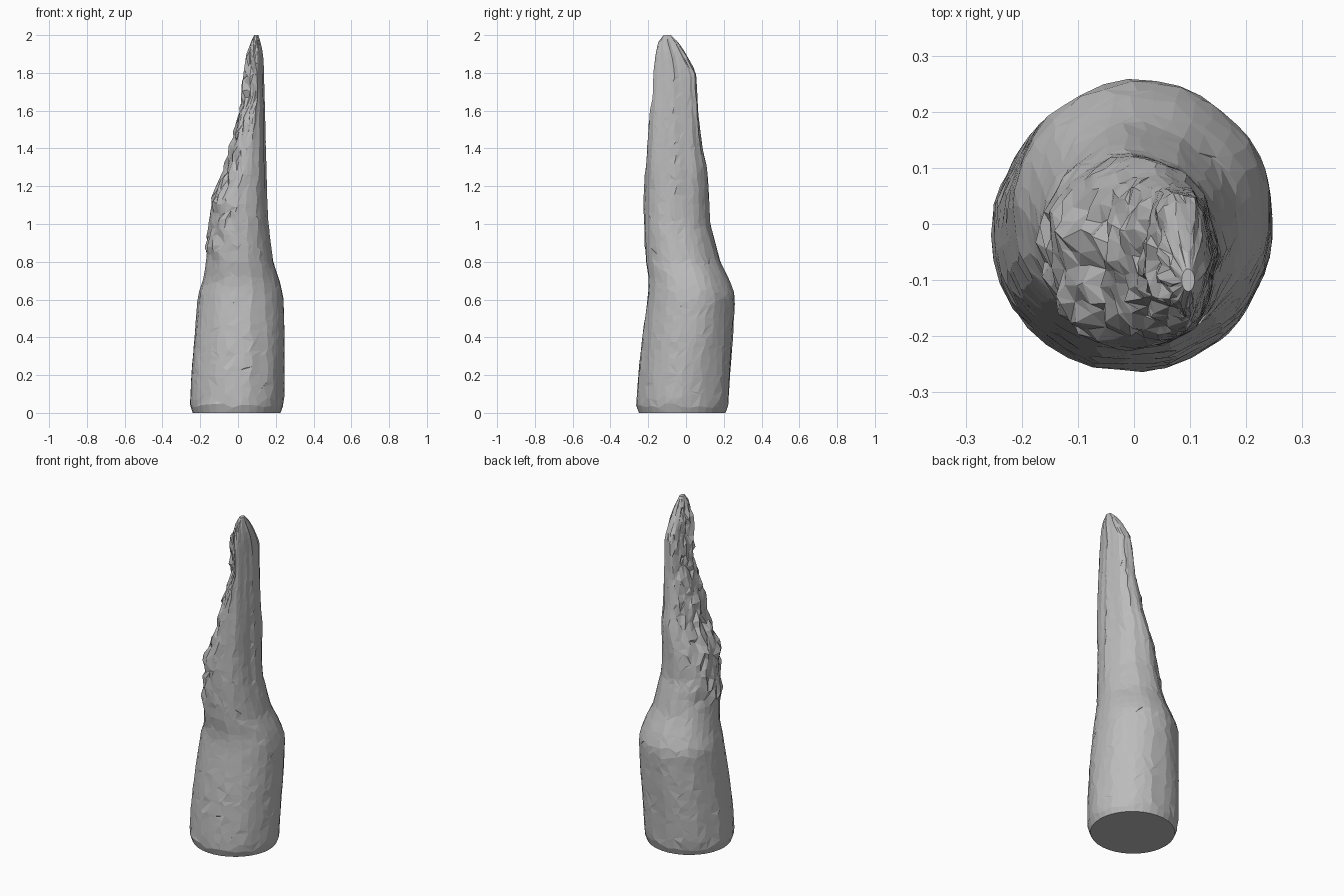
import bpy, bmesh, math, random
from mathutils import Vector, noise

random.seed(4)
if "Cube" in bpy.data.objects:
    bpy.data.objects.remove(bpy.data.objects["Cube"], do_unlink=True)

# Rock colour
stone = bpy.data.materials.new("grey stone")
stone.use_nodes = True
GREY = (0.5, 0.5, 0.5, 1)
stone.diffuse_color = GREY
stone.node_tree.nodes["Principled BSDF"].inputs["Base Color"].default_value = GREY

# Outline by height: z, min x, max x, min y, max y
OUTLINE = [
    (0.00, -.24, .225, -.25, .21),
    (0.04, -.255, .24, -.265, .225),
    (0.20, -.25, .245, -.255, .235),
    (0.40, -.235, .247, -.235, .25),
    (0.62, -.217, .24, -.205, .26),
    (0.70, -.19, .22, -.20, .23),
    (0.80, -.17, .185, -.215, .18),
    (1.00, -.155, .158, -.225, .125),
    (1.12, -.14, .152, -.225, .12),
    (1.20, -.11, .15, -.22, .118),
    (1.30, -.06, .148, -.215, .11),
    (1.40, -.045, .145, -.21, .09),
    (1.60, .01, .14, -.195, .068),
    (1.80, .035, .135, -.175, .055),
    (1.90, .05, .13, -.16, .0),
    (1.96, .068, .118, -.15, -.04),
    (2.00, .085, .108, -.12, -.08),
]
SEGMENTS, RINGS = 34, 46


def outline_at(z):
    """Interpolated outline at a height."""
    for low, high in zip(OUTLINE, OUTLINE[1:]):
        if z <= high[0]:
            t = (z - low[0]) / (high[0] - low[0])
            return [a + (b - a) * t for a, b in zip(low[1:], high[1:])]
    return OUTLINE[-1][1:]


def surface_point(z, angle, rough):
    """Point on the spire with streaks and a jagged broken side."""
    x0, x1, y0, y1 = outline_at(z)
    c, s = math.cos(angle), math.sin(angle)
    x = (x0 + x1) / 2 + (x1 - x0) / 2 * c
    y = (y0 + y1) / 2 + (y1 - y0) / 2 * s
    # Slanted break across the front corner of the upper spire
    short = min(-.13 + .3 * (z - 1.4), -.05) * math.sqrt(2) - (x + y)
    if short > 0:
        x, y = x + short / 2, y + short / 2
    if rough:
        streak = noise.noise(Vector((c * 3.5, s * 3.5, z * 1.6 + angle * .3)))
        push = .009 * streak
        broken = max(0, -c * .95 - s * .2)
        if .85 < z < 1.93:
            chip = noise.noise(Vector((x * 22, y * 22, z * 13)))
            push += broken * (.026 * chip + random.uniform(-.008, .008))
        x, y = x + c * push, y + s * push
    return Vector((x, y, z))


# Spire: stacked irregular rings
bm = bmesh.new()
heights = [0, .04] + [.04 + 1.96 * (i + 1) / RINGS for i in range(RINGS)]
rings = []
for i, z in enumerate(heights):
    edge = i < 2 or i == len(heights) - 1
    ring = []
    for k in range(SEGMENTS):
        dz = 0 if edge else random.uniform(-.018, .018)
        turn = k + (0 if edge else random.uniform(-.3, .3))
        if i == 1:
            dz = random.uniform(-.015, .012)
        angle = math.tau * turn / SEGMENTS
        ring.append(bm.verts.new(surface_point(min(z + dz, 2), angle, not edge)))
    rings.append(ring)

# Facets with randomly turned diagonals
for low, high in zip(rings, rings[1:]):
    for k in range(SEGMENTS):
        n = (k + 1) % SEGMENTS
        a, b, c, d = low[k], low[n], high[n], high[k]
        if random.random() < .65:
            bm.faces.new((a, b, c))
            bm.faces.new((a, c, d))
        else:
            bm.faces.new((a, b, d))
            bm.faces.new((b, c, d))

# Flat underside and small tip
bm.faces.new(list(reversed(rings[0])))
bm.faces.new(rings[-1])
bm.normal_update()

mesh = bpy.data.meshes.new("rock_spire")
bm.to_mesh(mesh)
bm.free()
mesh.materials.append(stone)
spire = bpy.data.objects.new("rock_spire", mesh)
bpy.context.collection.objects.link(spire)
